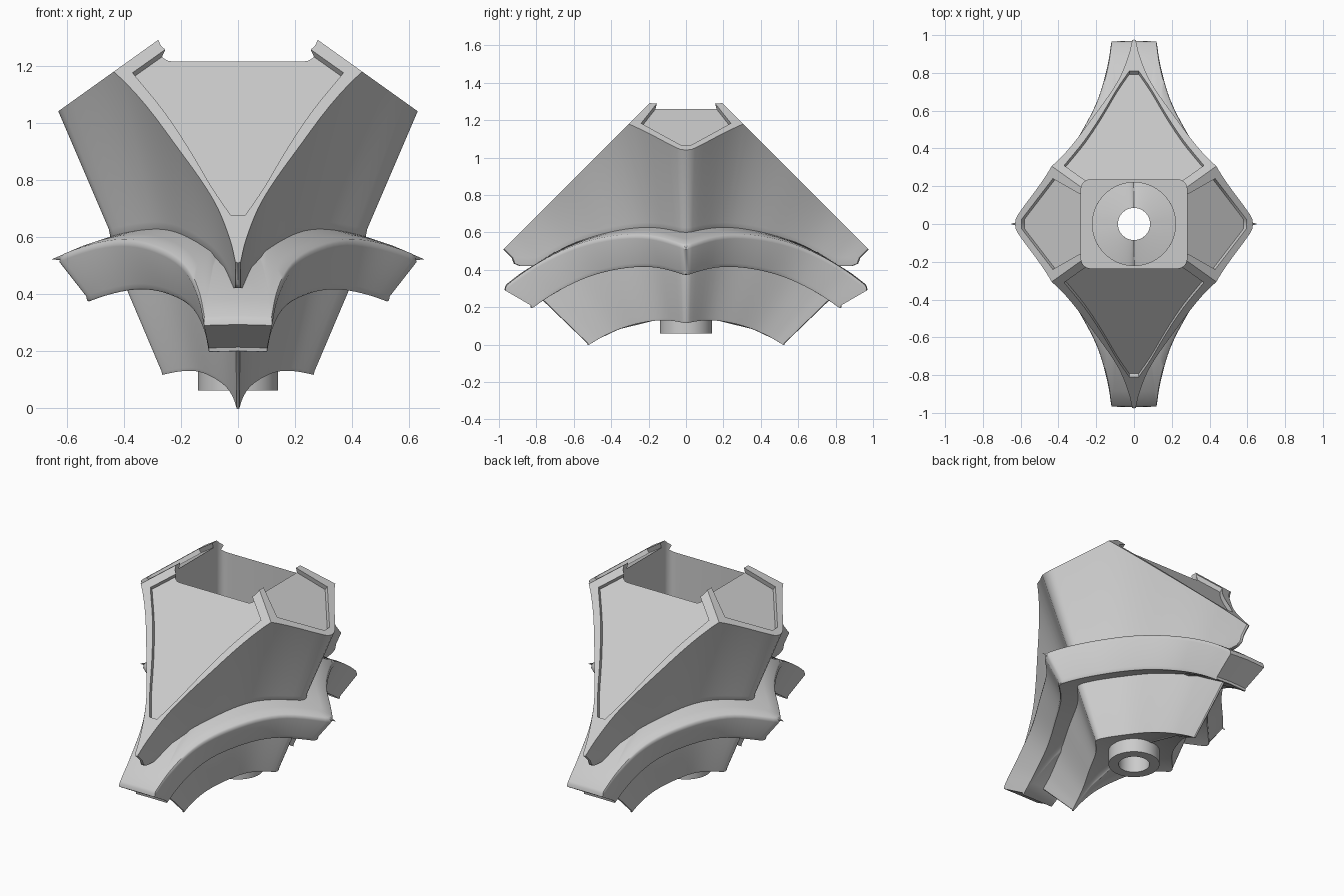
import bpy, bmesh
from math import hypot, sqrt
from mathutils import Vector

if "Cube" in bpy.data.objects:
    bpy.data.objects.remove(bpy.data.objects["Cube"])

grey = bpy.data.materials.new("plain grey")
grey.use_nodes = True
grey.diffuse_color = (0.6, 0.6, 0.6, 1)
grey.node_tree.nodes["Principled BSDF"].inputs["Base Color"].default_value = (0.6, 0.6, 0.6, 1)

APEX = 0.56  # all side walls fan out from a point this far below the ground


def new_object(name, bm):
    bmesh.ops.recalc_face_normals(bm, faces=bm.faces)
    mesh = bpy.data.meshes.new(name)
    bm.to_mesh(mesh)
    bm.free()
    mesh.materials.append(grey)
    ob = bpy.data.objects.new(name, mesh)
    bpy.context.collection.objects.link(ob)
    return ob


def smooth_path(points, steps=6):
    """Catmull-Rom curve through evenly spread points."""
    p = [Vector(q) for q in points]
    p = [2 * p[0] - p[1]] + p + [2 * p[-1] - p[-2]]
    out = []
    for a, b, c, d in zip(p, p[1:], p[2:], p[3:]):
        for i in range(steps):
            t = i / steps
            out.append(0.5 * (2 * b + (c - a) * t + (2 * a - 5 * b + 4 * c - d) * t * t
                              + (3 * b - a - 3 * c + d) * t ** 3))
    return out + [p[-2]]


def four_way(tip, curve, side):
    """Mirror a quarter outline (y tip, smooth flank, x tip) into a closed star."""
    quarter = [tip] + smooth_path(curve) + side
    loop = []
    for sx, sy in ((1, 1), (1, -1), (-1, -1), (-1, 1)):
        part = quarter if sx == sy else quarter[::-1]
        loop += [(sx * p[0], sy * p[1]) for p in part[:-1]]
    return loop


def dome(radius, centre):
    return lambda r: centre + sqrt(max(0, radius * radius - r * r))


def on_ray(u, v, height):
    """Point where the ray from the apex meets a surface of revolution."""
    lo, hi = -0.4, 2.0
    for _ in range(40):
        z = (lo + hi) / 2
        if z < height(hypot(u, v) * (z + APEX)):
            lo = z
        else:
            hi = z
    return Vector((u * (lo + APEX), v * (lo + APEX), lo))


def fan_solid(outline, bottom, top, edge, hole=0):
    """Solid with walls along the rays, rounded rims and an optional round hole."""
    bm = bmesh.new()
    n = len(outline)

    def ring(surface, scale, lift):
        return [bm.verts.new(on_ray(u * scale, v * scale, surface) + Vector((0, 0, lift)))
                for u, v in outline]

    def hole_ring(surface):
        return [bm.verts.new((u / hypot(u, v) * hole, v / hypot(u, v) * hole, surface(hole)))
                for u, v in outline]

    steps = ((0.6, 0), (0.85, 0), (1 - edge, 0), (1 - 0.29 * edge, 0.29 * edge), (1, edge))
    rings = [ring(bottom, s, lift) for s, lift in steps]
    rings += [ring(top, s, -lift) for s, lift in steps[::-1]]
    if hole:
        rings = [hole_ring(bottom)] + rings + [hole_ring(top)]
        rings.append(rings[0])
    for a, b in zip(rings, rings[1:]):
        for i in range(n):
            j = (i + 1) % n
            bm.faces.new((a[i], a[j], b[j], b[i]))
    if not hole:
        for end, surface in ((rings[0], bottom), (rings[-1], top)):
            mid = bm.verts.new(on_ray(0, 0, surface))
            for i in range(n):
                bm.faces.new((end[i], end[(i + 1) % n], mid))
    return bm


def prism(name, polygon, height, normal, depth, reach):
    """Cutter sunk below a plane by depth and raised along the plane's normal."""
    bm = bmesh.new()
    normal = Vector(normal).normalized()
    base = [Vector((x, y, height(x, y))) for x, y in polygon]
    a = [bm.verts.new(p - normal * depth) for p in base]
    b = [bm.verts.new(p + normal * reach) for p in base]
    bm.faces.new(a)
    bm.faces.new(b)
    for i in range(len(a)):
        j = (i + 1) % len(a)
        bm.faces.new((a[i], a[j], b[j], b[i]))
    ob = new_object(name, bm)
    ob.hide_render = True
    return ob


def cylinder(name, radius, z0, z1):
    bpy.ops.mesh.primitive_cylinder_add(vertices=64, radius=radius, depth=z1 - z0,
                                        location=(0, 0, (z0 + z1) / 2))
    ob = bpy.context.object
    ob.name = name
    ob.data.materials.append(grey)
    return ob


def finish(ob, cutters=()):
    """Cut the hollows and shade."""
    for c in cutters:
        m = ob.modifiers.new("cut", "BOOLEAN")
        m.operation, m.object, m.solver = "DIFFERENCE", c, "EXACT"
    bpy.ops.object.select_all(action="DESELECT")
    ob.select_set(True)
    bpy.context.view_layer.objects.active = ob
    bpy.ops.object.convert(target="MESH")
    bpy.ops.object.shade_smooth_by_angle(angle=0.82)


# Outlines and the curved surfaces that bound the parts
body_outline = four_way((0, 0.952), [(0.009, 0.945), (0.026, 0.8), (0.066, 0.61), (0.14, 0.41),
                                     (0.238, 0.195), (0.385, 0.03)], [(0.393, 0.018), (0.397, 0)])
collar_outline = four_way((0, 1.11), [(0.137, 1.11), (0.145, 0.87), (0.18, 0.62), (0.26, 0.41),
                                      (0.38, 0.2), (0.555, 0.03)], [(0.568, 0.016), (0.573, 0)])
underside = dome(0.95, -0.797)
collar_low = dome(1.35, -0.872)
collar_top = dome(1.5, -0.83)

# Hollows: square well with rounded corners, round recess and bore
well = prism("well_cutter", [(-0.28, -0.235), (0.28, -0.235), (0.28, 0.235), (-0.28, 0.235)],
             lambda x, y: 0.69, (0, 0, 1), 0, 1)
bm = bmesh.new()
bm.from_mesh(well.data)
upright = [e for e in bm.edges if abs(e.verts[0].co.z - e.verts[1].co.z) > 0.5]
bmesh.ops.bevel(bm, geom=upright, offset=0.05, segments=6, profile=0.5, affect="EDGES")
bm.to_mesh(well.data)
bm.free()
recess = cylinder("recess_cutter", 0.22, 0.5, 0.8)
bore = cylinder("bore_cutter", 0.085, -0.2, 1)

# Recessed panels on the four roof slopes
long_side = smooth_path([(0.37, 0.31), (0.26, 0.445), (0.17, 0.58), (0.09, 0.715), (0.025, 0.81)], 4)
long_half = [(0.25, 0.1), (0.25, 0.225)] + [tuple(p) for p in long_side]
short_half = [(0.15, 0.155), (0.28, 0.155), (0.43, 0.24), (0.595, 0.025)]
panels = []
for s in (1, -1):
    shape = [(x, s * y) for x, y in long_half] + [(-x, s * y) for x, y in long_half[::-1]]
    panels.append(prism("long_panel_cutter", shape, lambda x, y: 1.485 - abs(y),
                        (0, s, 1), 0.025, 0.3))
    shape = [(s * x, y) for x, y in short_half] + [(s * x, -y) for x, y in short_half[::-1]]
    panels.append(prism("short_panel_cutter", shape, lambda x, y: 1.49 - 0.714 * abs(x),
                        (s * 0.714, 0, 1), 0.026, 0.3))

# Upper body, trimmed by four roof planes
bm = fan_solid(body_outline, lambda r: max(collar_top(r) - 0.02, 0.42), lambda r: 1.8, 0.045)
for s in (1, -1):
    for co, no in ((1.485, (0, s, 1)), (1.49, (s * 0.714, 0, 1))):
        cut = bmesh.ops.bisect_plane(bm, geom=bm.verts[:] + bm.edges[:] + bm.faces[:], dist=1e-5,
                                     plane_co=(0, 0, co), plane_no=no, clear_outer=True)
        edges = [e for e in cut["geom_cut"] if isinstance(e, bmesh.types.BMEdge)]
        bmesh.ops.edgeloop_fill(bm, edges=edges)
finish(new_object("upper_body", bm), [well, recess] + panels)

# Collar band and lower body
finish(new_object("collar", fan_solid(collar_outline, collar_low, collar_top, 0.022, 0.22)))
finish(new_object("lower_body", fan_solid(body_outline, underside,
                                          lambda r: collar_low(r) + 0.08, 0.012, 0.085)))

# Stem under the base
finish(cylinder("stem", 0.14, 0.06, 0.4), [bore])

# Small pointed spurs at the collar sides
for s in (1, -1):
    bm = bmesh.new()
    a, b = Vector((s * 0.57, 0, 0.535)), Vector((s * 0.655, 0, 0.52))
    turn = (b - a).to_track_quat("Z", "Y").to_matrix().to_4x4()
    turn.translation = (a + b) / 2
    bmesh.ops.create_cone(bm, cap_ends=True, segments=12, radius1=0.02, radius2=0,
                          depth=(b - a).length, matrix=turn)
    finish(new_object("left_spur" if s > 0 else "right_spur", bm))

for c in [well, recess, bore] + panels:
    bpy.data.objects.remove(c)
